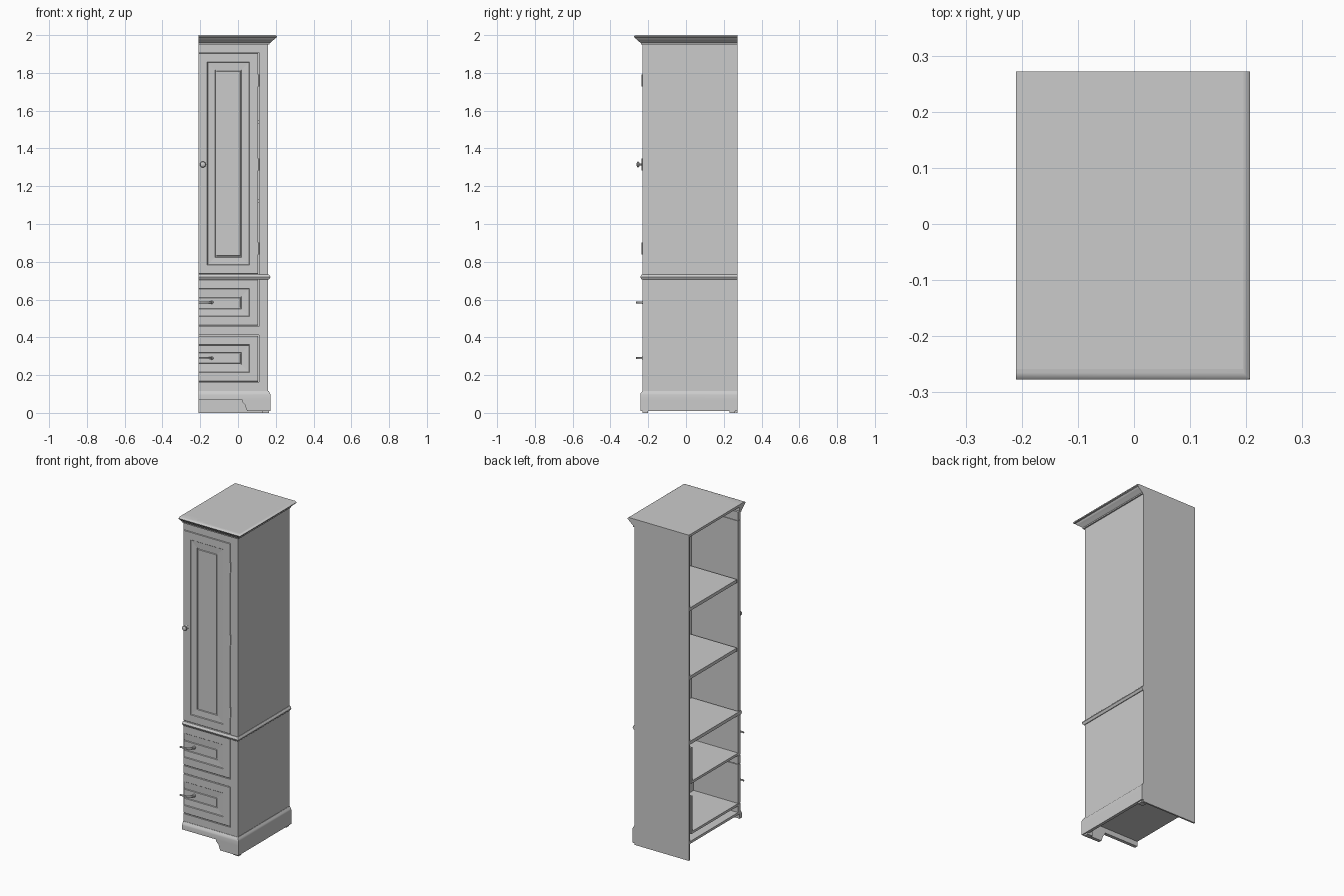
import bpy, bmesh, math
from mathutils import Vector

if "Cube" in bpy.data.objects:
    bpy.data.objects.remove(bpy.data.objects["Cube"])

paint = bpy.data.materials.new("light grey paint")
paint.diffuse_color = (0.6, 0.6, 0.6, 1)
paint.use_nodes = True
paint.node_tree.nodes["Principled BSDF"].inputs["Base Color"].default_value = paint.diffuse_color

L, R, F, B = -0.21, 0.16, -0.23, 0.272   # carcass left, right, front, back


def finish(name, bm, smooth=False):
    bmesh.ops.recalc_face_normals(bm, faces=bm.faces)
    me = bpy.data.meshes.new(name)
    bm.to_mesh(me)
    bm.free()
    me.materials.append(paint)
    ob = bpy.data.objects.new(name, me)
    bpy.context.collection.objects.link(ob)
    if smooth:
        bpy.ops.object.select_all(action='DESELECT')
        ob.select_set(True)
        bpy.context.view_layer.objects.active = ob
        bpy.ops.object.shade_smooth_by_angle(angle=math.radians(35))
    return ob


def box(name, x0, x1, y0, y1, z0, z1):
    bm = bmesh.new()
    bmesh.ops.create_cube(bm, size=1)
    for v in bm.verts:
        v.co = ((x0 + x1) / 2 + v.co.x * (x1 - x0),
                (y0 + y1) / 2 + v.co.y * (y1 - y0),
                (z0 + z1) / 2 + v.co.z * (z1 - z0))
    return finish(name, bm)


def loft(name, rings, smooth=True):
    """Join closed rings of points and cap both ends."""
    bm = bmesh.new()
    vs = [[bm.verts.new(p) for p in r] for r in rings]
    n = len(vs[0])
    for a, b in zip(vs, vs[1:]):
        for i in range(n):
            j = (i + 1) % n
            bm.faces.new((a[i], a[j], b[j], b[i]))
    bm.faces.new(vs[0])
    bm.faces.new(vs[-1])
    return finish(name, bm, smooth)


def moulding(name, profile):
    """Sweep (offset, z) along the front and right side with a mitred corner."""
    loft(name, [[(L, F - d, z) for d, z in profile],
                [(R + d, F - d, z) for d, z in profile],
                [(R + d, B, z) for d, z in profile]])


def panelled_front(name, x0, x1, z0, z1, steps, open_left):
    """Nested rectangles (inset, y); an open left end keeps running to the edge."""
    bm = bmesh.new()
    rings = []
    for inset, y in steps:
        a = x0 if open_left else x0 + inset
        b, c, d = x1 - inset, z0 + inset, z1 - inset
        rings.append([bm.verts.new(p) for p in
                      ((a, y, c), (b, y, c), (b, y, d), (a, y, d))])
    for p, q in zip(rings, rings[1:]):
        for i in range(4):
            j = (i + 1) % 4
            bm.faces.new((p[i], p[j], q[j], q[i]))
    bm.faces.new(rings[0])
    bm.faces.new(rings[-1])
    return finish(name, bm)


def lathe(name, cx, cz, profile, n=16):
    """Turned shape pointing forward, from (radius, y) pairs."""
    loft(name, [[(cx + r * math.cos(2 * math.pi * i / n), y,
                  cz + r * math.sin(2 * math.pi * i / n)) for i in range(n)]
                for r, y in profile])


# Carcass
box("right_side", 0.142, R, F, B, 0.07, 1.99)
box("back_panel", L, R, 0.262, B, 0.0, 1.99)
box("top_board", L, 0.194, -0.258, B, 1.985, 2.0)
box("front_stile", 0.11, 0.145, F, -0.205, 0.10, 1.96)
box("top_rail", L, 0.11, F, -0.205, 1.907, 1.96)
box("middle_rail", L, 0.11, F, -0.205, 0.412, 0.458)
box("bottom_rail", L, 0.11, F, -0.205, 0.10, 0.163)

# Shelves and cabinet floors
for i, z in enumerate((1.55, 1.13)):
    box(f"shelf_{i + 1}", L, 0.142, -0.195, 0.262, z - 0.02, z)
box("middle_floor", L, 0.142, -0.225, 0.262, 0.71, 0.73)
box("bottom_floor", L, 0.142, -0.225, 0.262, 0.10, 0.115)

# Mouldings
moulding("crown_moulding", [
    (-0.01, 2.0), (0.035, 2.0), (0.042, 1.998), (0.047, 1.993), (0.045, 1.988),
    (0.038, 1.985), (0.036, 1.98), (0.029, 1.975), (0.02, 1.967),
    (0.012, 1.96), (0.008, 1.957), (0.008, 1.95), (-0.01, 1.95)])
moulding("waist_moulding", [
    (-0.01, 0.732), (0.004, 0.732), (0.009, 0.727), (0.012, 0.719),
    (0.009, 0.712), (0.004, 0.706), (-0.01, 0.706)])
moulding("plinth_moulding", [
    (-0.01, 0.117), (0.002, 0.117), (0.005, 0.11), (0.01, 0.104), (0.012, 0.096),
    (0.012, 0.07), (-0.008, 0.07)])

# Plinth lower side and shaped front foot
box("plinth_side", 0.154, 0.172, -0.224, B, 0.01, 0.07)
foot = [(0.02, 0.07), (0.172, 0.07), (0.172, 0.01), (0.048, 0.01),
        (0.042, 0.025), (0.036, 0.045), (0.028, 0.052), (0.02, 0.06)]
loft("front_foot", [[(x, y, z) for x, z in foot] for y in (-0.242, -0.222)], False)
for nm, x, y in (("front_pad", 0.145, -0.215), ("rear_pad", 0.145, 0.245)):
    box(nm, x - 0.015, x + 0.02, y - 0.015, y + 0.015, 0.0, 0.07)

# Door and drawer fronts with stepped panels
steps = [(0.0, -0.206), (0.0, -0.228), (0.002, -0.23), (0.047, -0.23),
         (0.05, -0.226), (0.088, -0.224), (0.09, -0.219), (0.095, -0.219),
         (0.097, -0.224)]
panelled_front("door", L, 0.107, 0.735, 1.904, steps, False)
drawers = ((0.462, 0.705, 0.475, 0.585), (0.167, 0.408, 0.165, 0.29))
for i, (z0, z1, floor, hz) in enumerate(drawers):
    n = i + 1
    panelled_front(f"drawer_front_{n}", L, 0.107, z0, z1, steps, True)
    # Drawer box
    box(f"drawer_floor_{n}", L, 0.105, -0.206, 0.25, floor - 0.01, floor + 0.005)
    box(f"drawer_side_{n}", 0.092, 0.105, -0.206, 0.25, floor, z1 - 0.02)
    box(f"drawer_back_{n}", L, 0.105, 0.237, 0.25, floor, z1 - 0.02)
    # Bow handle, running off the open end
    path = [(L, -0.262), (-0.185, -0.261), (-0.165, -0.257), (-0.15, -0.25),
            (-0.141, -0.238), (-0.139, -0.222)]
    rings = []
    for k, p in enumerate(path):
        a, b = path[max(k - 1, 0)], path[min(k + 1, len(path) - 1)]
        t = Vector((b[0] - a[0], b[1] - a[1])).normalized()
        rings.append([(p[0] - t.y * 0.004 * math.cos(q), p[1] + t.x * 0.004 * math.cos(q),
                       hz + 0.006 * math.sin(q))
                      for q in (j * math.pi / 4 for j in range(8))])
    loft(f"drawer_handle_{n}", rings)
    lathe(f"handle_rosette_{n}", -0.139, hz,
          [(0.009, -0.222), (0.009, -0.231), (0.006, -0.234)], 12)

# Door knob
lathe("door_knob", -0.186, 1.315, [
    (0.011, -0.225), (0.011, -0.231), (0.005, -0.234), (0.005, -0.244),
    (0.012, -0.248), (0.016, -0.253), (0.014, -0.258), (0.007, -0.262)])

# Hinges
for i, z in enumerate((0.87, 1.315, 1.76)):
    loft(f"hinge_{i + 1}", [[(0.108 + 0.005 * math.cos(a), -0.23 + 0.005 * math.sin(a), h)
                             for a in (k * math.pi / 4 for k in range(8))]
                            for h in (z - 0.032, z + 0.032)])
